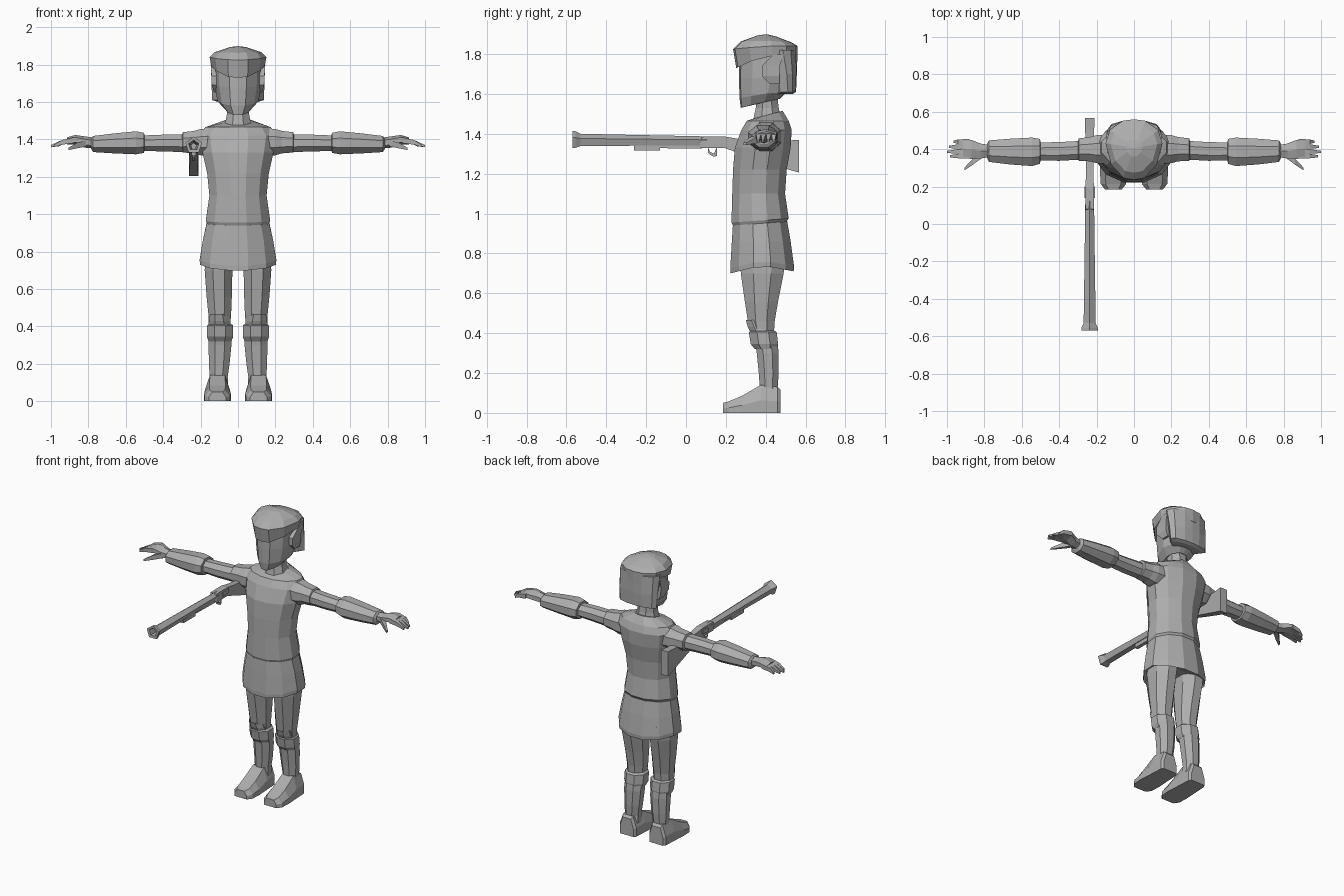
import bpy, bmesh, math
from mathutils import Vector

grey = bpy.data.materials.new("plain_grey")
grey.diffuse_color = (0.42, 0.42, 0.42, 1)


def ring(axis, pos, a0, a1, b0, b1, n=8, tilt=0.0, wave=0.0):
    """Flat-sided oval filling a0..a1 by b0..b1, across the given axis."""
    pts, k = [], math.cos(math.pi / n)
    for i in range(n):
        t = 2 * math.pi * (i + 0.5) / n
        u, v = math.cos(t) / k, math.sin(t) / k
        a = (a0 + a1) / 2 + (a1 - a0) / 2 * u
        b = (b0 + b1) / 2 + (b1 - b0) / 2 * v
        p = pos + tilt * v + wave * (1 - abs(v))
        pts.append({'x': (p, a, b), 'y': (a, p, b), 'z': (a, b, p)}[axis])
    return pts


def loft(name, rings, mirror=False, caps=(True, True)):
    bm = bmesh.new()
    rows = [[bm.verts.new(Vector(p)) for p in r] for r in rings]
    for lo, hi in zip(rows, rows[1:]):
        n = len(lo)
        for i in range(n):
            j = (i + 1) % n
            bm.faces.new((lo[i], lo[j], hi[j], hi[i]))
    for row, cap in zip((rows[0], rows[-1]), caps):
        if cap:
            bm.faces.new(row)
    bmesh.ops.recalc_face_normals(bm, faces=bm.faces)
    me = bpy.data.meshes.new(name)
    bm.to_mesh(me)
    bm.free()
    me.materials.append(grey)
    ob = bpy.data.objects.new(name, me)
    bpy.context.collection.objects.link(ob)
    if mirror:
        ob.modifiers.new("mirror", 'MIRROR')
    return ob


def upright(name, rows, n=12):
    """Centred body part: rows of z, half width, front y, back y, tilt, wave."""
    return loft(name, [ring('z', r[0], -r[1], r[1], r[2], r[3], n, *r[4:]) for r in rows])


# Tunic body and neck
upright("tunic", [
    (0.95, .165, .235, .505, .01), (0.965, .172, .228, .515, .01), (1.10, .153, .232, .497),
    (1.22, .165, .236, .505), (1.33, .19, .245, .525), (1.42, .205, .278, .53),
    (1.465, .175, .305, .515), (1.495, .075, .335, .485, .02)])
upright("neck", [(1.46, .075, .335, .48), (1.53, .06, .35, .465), (1.62, .06, .35, .455)], 8)

# Flared skirt with a hem raised at the sides, and a hollow underside
upright("skirt", [
    (0.75, .12, .30, .46), (0.73, .185, .24, .52, 0, .025), (0.705, .203, .223, .54, .005, .035),
    (0.73, .205, .222, .542, .005, .035), (0.86, .188, .23, .525), (0.95, .168, .235, .508, .01)])


# Head pieces share an egg outline that narrows to the front
def egg(z, rx, y0, y1, front_dz=0.0, back_dz=0.0):
    half = [(0, -1), (.36, -.94), (.8, -.5), (1, .2), (.85, .65), (.4, .95), (0, 1)]
    outline = half + [(-u, v) for u, v in half[-2:0:-1]]
    return [(rx * u, (y0 + y1) / 2 + (y1 - y0) / 2 * v,
             z + front_dz * max(0, -v) + back_dz * max(0, v)) for u, v in outline]


loft("head", [egg(1.555, .068, .275, .47, -.025, .02), egg(1.60, .108, .268, .505, -.02, .01),
              egg(1.68, .125, .266, .53), egg(1.82, .128, .268, .54)])
loft("hair", [egg(1.60, .105, .44, .535), egg(1.61, .138, .45, .552), egg(1.70, .142, .43, .556),
              egg(1.82, .145, .38, .556)])
loft("cap", [egg(1.80, .128, .285, .53, -.05, -.04), egg(1.80, .143, .252, .558, -.07, -.04),
             egg(1.84, .152, .236, .56, -.015, 0), egg(1.868, .125, .275, .53, -.005, -.01),
             egg(1.894, .045, .36, .45, 0, -.005), egg(1.898, .008, .395, .41)])

# Side locks in front of the ears
loft("side_lock", [ring('z', z, .115, x, y0, y1, 4) for z, x, y0, y1 in
                   [(1.65, .128, .42, .47), (1.69, .14, .38, .47), (1.74, .142, .38, .47),
                    (1.80, .146, .44, .49)]], mirror=True)


# Arms: rows of x, y range, z range
def arm(name, rows, n=8):
    return loft(name, [ring('x', *r, n) for r in rows], mirror=True)


arm("sleeve", [(.10, .32, .48, 1.31, 1.465), (.20, .325, .475, 1.315, 1.455),
               (.235, .335, .465, 1.325, 1.445), (.295, .338, .458, 1.33, 1.438),
               (.30, .35, .44, 1.34, 1.425)])
arm("upper_arm", [(.27, .345, .445, 1.332, 1.428), (.40, .338, .438, 1.335, 1.425),
                  (.53, .34, .435, 1.34, 1.42)])
arm("forearm", [(.50, .345, .43, 1.345, 1.415), (.502, .322, .455, 1.328, 1.435),
                (.545, .31, .462, 1.32, 1.443), (.66, .318, .456, 1.325, 1.432),
                (.775, .332, .447, 1.332, 1.418), (.785, .35, .43, 1.35, 1.405)])
arm("palm", [(.77, .358, .422, 1.355, 1.405), (.82, .35, .43, 1.36, 1.412),
             (.87, .348, .45, 1.375, 1.42), (.915, .355, .452, 1.375, 1.408)], 6)
for nm, y, yt, xt in [("index", .365, .362, .985), ("middle", .392, .385, 1.0),
                      ("ring", .417, .412, .99), ("little", .44, .44, .965)]:
    arm(nm + "_finger", [(.88, y - .015, y + .015, 1.38, 1.41),
                         (.94, (y + yt) / 2 - .012, (y + yt) / 2 + .012, 1.372, 1.397),
                         (xt, yt - .006, yt + .006, 1.358, 1.37)], 4)
arm("thumb", [(.81, .355, .395, 1.362, 1.395), (.86, .318, .35, 1.352, 1.382),
              (.905, .288, .303, 1.343, 1.356)], 4)


# Legs: rows of z, x range, y range
def leg(name, rows):
    return loft(name, [ring('z', *r, 8) for r in rows], mirror=True)


leg("thigh", [(.80, .02, .175, .27, .50), (.70, .03, .178, .275, .49), (.56, .033, .168, .295, .462),
              (.46, .037, .158, .31, .445), (.38, .045, .155, .33, .44)])
leg("knee_pad", [(.455, .06, .145, .305, .40), (.465, .055, .15, .30, .40),
                 (.43, .045, .155, .31, .42), (.41, .04, .158, .32, .43)])
leg("boot_cuff", [(.415, .038, .152, .328, .44), (.405, .026, .166, .315, .455),
                  (.345, .026, .166, .325, .462), (.32, .035, .158, .345, .455)])
leg("boot_shaft", [(.36, .038, .155, .345, .458), (.30, .035, .158, .355, .465),
                   (.20, .045, .155, .365, .465), (.13, .055, .152, .37, .46),
                   (.08, .052, .156, .37, .465)])
foot = []
for y, w, h in [(.475, .05, .115), (.46, .062, .13), (.375, .066, .14), (.28, .072, .085),
                (.215, .068, .058), (.185, .045, .05)]:
    foot.append([(.11 + u * w, y, v * h) for u, v in
                 [(-1, 0), (1, 0), (1, .45), (.6, 1), (-.6, 1), (-1, .45)]])
loft("foot", foot, mirror=True)


# Long gun pointing forward: five-sided tube with a flared open muzzle
def pent(y, r, z):
    return [(-.237 + r * math.sin(2 * math.pi * i / 5), y, z + r * math.cos(2 * math.pi * i / 5))
            for i in range(5)]


loft("barrel", [pent(-.42, .016, 1.365), pent(-.568, .028, 1.368), pent(-.57, .047, 1.368),
                pent(-.555, .046, 1.367), pent(-.53, .034, 1.366), pent(-.20, .029, 1.364),
                pent(.10, .025, 1.362), pent(.22, .022, 1.36)])


def beam(name, rows):
    """Boxy part along y: rows of y, half width, low z, high z."""
    return loft(name, [[(-.237 - w, y, a), (-.237 + w, y, a), (-.237 + w, y, b), (-.237 - w, y, b)]
                       for y, w, a, b in rows])


beam("stock", [(.07, .018, 1.335, 1.36), (.08, .023, 1.328, 1.385), (.19, .023, 1.33, 1.387),
               (.26, .02, 1.305, 1.375), (.36, .02, 1.27, 1.365), (.50, .024, 1.225, 1.365),
               (.568, .026, 1.205, 1.37)])
beam("fore_grip", [(-.26, .012, 1.315, 1.345), (-.13, .012, 1.315, 1.345)])
beam("barrel_underside", [(-.13, .01, 1.328, 1.345), (.08, .012, 1.325, 1.345)])
beam("trigger_guard", [(.11, .006, 1.305, 1.335), (.12, .008, 1.295, 1.31),
                       (.14, .008, 1.285, 1.30), (.155, .006, 1.29, 1.335)])
beam("lock_hammer", [(.14, .028, 1.345, 1.372), (.20, .028, 1.35, 1.378)])
